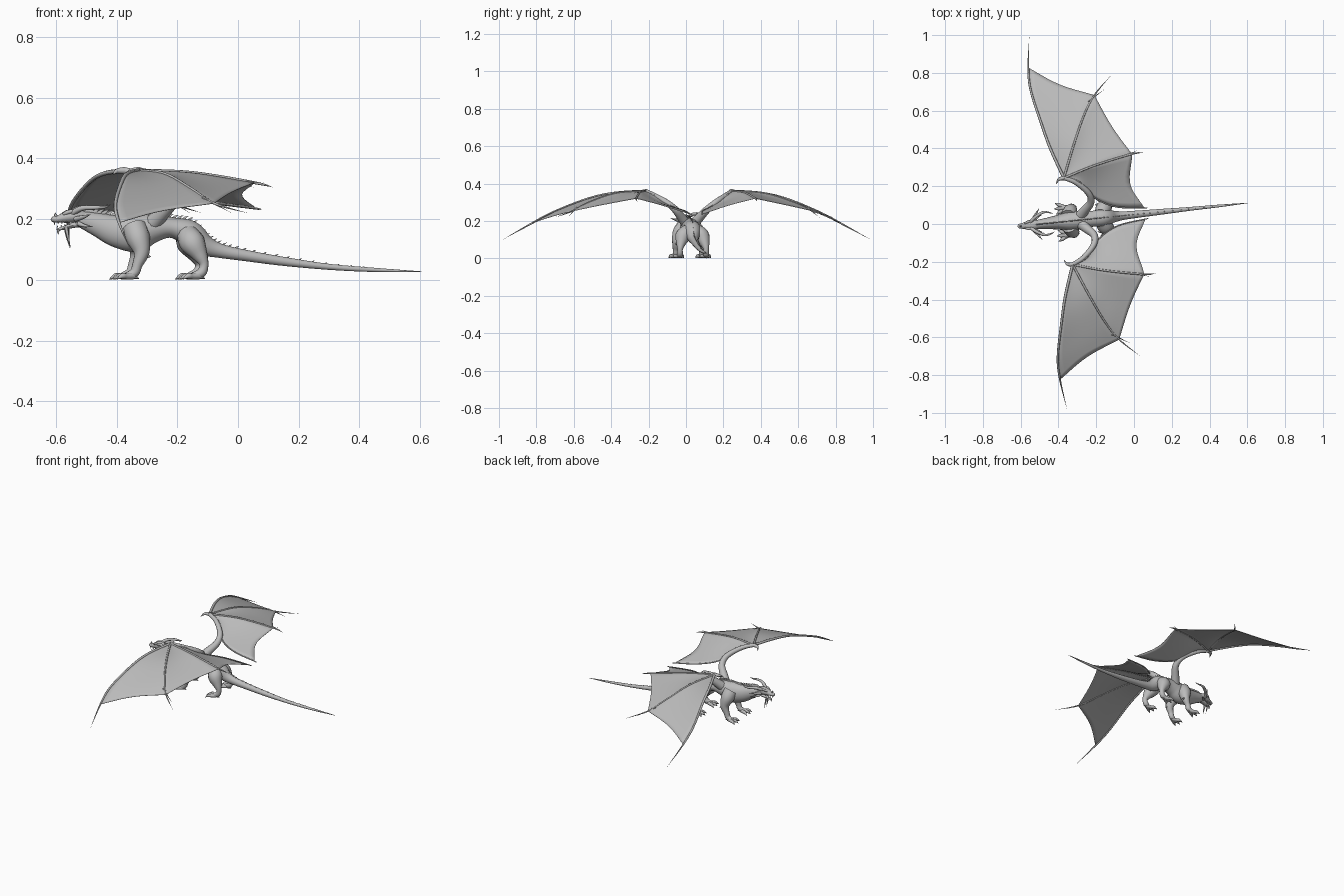
import bpy, bmesh, math
from mathutils import Vector, Matrix

cube = bpy.data.objects.get("Cube")
if cube:
    bpy.data.objects.remove(cube)

# One plain stone colour
GREY = (0.5, 0.5, 0.5, 1)
stone = bpy.data.materials.new("stone_grey")
stone.use_nodes = True
stone.diffuse_color = GREY
shader = stone.node_tree.nodes["Principled BSDF"]
shader.inputs["Base Color"].default_value = GREY
shader.inputs["Roughness"].default_value = 0.7

# Parts are laid out in hundredths along the body axis, then turned into place
PLACE = (Matrix.Translation((0, 0.05, 0)) @ Matrix.Rotation(math.radians(5.8), 4, "Z")
         @ Matrix.Scale(0.01, 4))


def finish(name, bm, angle=50):
    bmesh.ops.recalc_face_normals(bm, faces=bm.faces)
    bm.transform(PLACE)
    mesh = bpy.data.meshes.new(name)
    bm.to_mesh(mesh)
    bm.free()
    mesh.materials.append(stone)
    obj = bpy.data.objects.new(name, mesh)
    bpy.context.collection.objects.link(obj)
    bpy.ops.object.select_all(action="DESELECT")
    obj.select_set(True)
    bpy.context.view_layer.objects.active = obj
    bpy.ops.object.shade_smooth_by_angle(angle=math.radians(angle))
    return obj


def spline(points, t):
    """Smooth curve through the points, t from 0 to 1; works on any tuple length."""
    last = len(points) - 1
    i = min(int(t * last), last - 1)
    f = t * last - i
    a, b, c, d = (points[max(0, min(last, i + k))] for k in (-1, 0, 1, 2))
    return [q + f * (r - p) / 2 + f * f * (p - 2.5 * q + 2 * r - s / 2)
            + f ** 3 * (s - p + 3 * (q - r)) / 2 for p, q, r, s in zip(a, b, c, d)]


def add_tube(bm, points, sides=10, steps=5):
    """Sweep an ellipse; each point is x, y, z, side radius and optional upright radius."""
    count = (len(points) - 1) * steps
    rows = [spline(points, i / count) for i in range(count + 1)]
    centres = [Vector(r[:3]) for r in rows]
    across, rings = None, []
    for i, row in enumerate(rows):
        along = (centres[min(i + 1, count)] - centres[max(i - 1, 0)]).normalized()
        if across is None:
            across = Vector((0, 1, 0)) if abs(along.y) < 0.8 else Vector((1, 0, 0))
        across = (across - along * across.dot(along)).normalized()
        up = along.cross(across)
        ring = []
        for k in range(sides):
            a = math.tau * k / sides
            offset = across * math.cos(a) * max(row[3], 0.03) + up * math.sin(a) * max(row[-1], 0.03)
            ring.append(bm.verts.new(centres[i] + offset))
        rings.append(ring)
    for lower, upper in zip(rings, rings[1:]):
        for k in range(sides):
            n = (k + 1) % sides
            bm.faces.new((lower[k], lower[n], upper[n], upper[k]))
    bm.faces.new(rings[0])
    bm.faces.new(rings[-1])


def tube(name, points, sides=10, steps=5):
    bm = bmesh.new()
    add_tube(bm, points, sides, steps)
    return finish(name, bm)


def flip(points, side):
    return [(p[0], p[1] * side, *p[2:]) for p in points]


# Neck, torso and tail in one sweep
BODY = [(-54, 0, 20, 2, 2), (-51, 0, 19.6, 2.4, 2.9), (-46, 0, 18, 3, 4), (-40, 0, 16, 4, 5.4),
        (-34, 0, 15.6, 5.2, 6.4), (-28, 0, 17, 4.8, 4.8), (-22, 0, 17.2, 4.2, 3.4),
        (-16, 0, 15.3, 4.5, 4.3), (-11, 0, 11.4, 3.2, 3.4), (-6, 0, 9.6, 2.3, 2.4),
        (2, 0, 8.1, 1.9, 1.9), (15, 0, 6.1, 1.5, 1.5), (30, 0, 4.3, 1, 1),
        (45, 0, 3.3, .7, .7), (60.8, 0, 2.7, .1, .1)]
tube("body_and_tail", BODY, 18, 6)

# Head: skull, open lower jaw, brow crest, beard and teeth
tube("skull", [(-51, 0, 20.6, 2.2, 2), (-54, 0, 21, 2.8, 2.2), (-57, 0, 20.6, 2.2, 1.9),
               (-59.5, 0, 20, 1.5, 1.2), (-61, 0, 19.9, 1.2, 1), (-61.8, 0, 19.6, .5, .5)], 14)
tube("lower_jaw", [(-52, 0, 18.8, 1.9, 1.4), (-55, 0, 17.9, 1.7, .9), (-58, 0, 17, 1.1, .6),
                   (-60, 0, 16.6, .5, .3)], 12)
tube("nose_horn", [(-60, 0, 20.6, .6), (-60.5, 0, 21.5, .4), (-60.2, 0, 22.3, 0)], 8)
tube("chin_spike", [(-59, 0, 16.8, .4), (-59.6, 0, 15.8, .3), (-59.3, 0, 15, 0)], 8)

teeth = bmesh.new()
for side in (-1, 1):
    for i in range(4):
        x = -60.8 + i * 1.3
        y = side * (.7 + i * .3)
        add_tube(teeth, [(x, y, 19.4, .25), (x, y, 18 + i * .2, 0)], 6, 2)
        add_tube(teeth, [(x + 1, y, 17.2 + i * .3, .2), (x + 1, y, 18 + i * .2, 0)], 6, 2)
finish("teeth", teeth)

# Row of back spines, shrinking along the tail
spines = bmesh.new()
COUNT = 44
for i in range(COUNT):
    t = .06 + .87 * i / COUNT
    x, _, z, _, tall = spline(BODY, t)
    size = 2 - 1.5 * t
    top = z + tall - .4
    add_tube(spines, [(x, 0, top, .35, size * .55), (x + size * .5, 0, top + size * .6, .2, size * .3),
                      (x + size * 1.3, 0, top + size * .95, 0, 0)], 6, 2)
finish("back_spines", spines)

# Wing ribs all start at the wrist
WRIST = (-35, 23, 36)
LEADING = [WRIST, (-40.5, 39, 35), (-44, 53, 32), (-47.8, 71, 25), (-47.8, 83, 18.8)]
MIDDLE = [WRIST, (-28, 40, 34.8), (-21, 55, 30), (-14.5, 65, 25.2)]
REAR = [WRIST, (-18, 28, 35.3), (2.2, 32, 32)]
INNER = [WRIST, (-27, 20, 34), (-20, 11, 28), (-9, 5, 25.5), (5.8, 3, 23.5)]
PANELS = [(LEADING, MIDDLE, .07), (MIDDLE, REAR, .05), (REAR, INNER, .11)]
RIBS = [("leading", LEADING, (-45.7, 99, 10), .8), ("middle", MIDDLE, (-4.4, 74.8, 22), .6),
        ("rear", REAR, (8.3, 32, 30.5), .6), ("inner", INNER, (7, 3, 23.2), .5)]
ROWS, COLS = 16, 10

for side, word in ((1, "left"), (-1, "right")):
    # Skin panels with scalloped trailing edge
    skin = bmesh.new()
    for first, second, scallop in PANELS:
        grid = []
        for c in range(COLS + 1):
            s = c / COLS
            bulge = math.sin(math.pi * s)
            line = []
            for r in range(ROWS + 1):
                t = r / ROWS * (1 - scallop * bulge)
                p = Vector(spline(first, t)).lerp(Vector(spline(second, t)), s)
                p.z -= .5 * bulge * math.sin(math.pi * t)
                line.append(skin.verts.new((p.x, p.y * side, p.z)))
            grid.append(line)
        for a, b in zip(grid, grid[1:]):
            for r in range(ROWS):
                skin.faces.new((a[r], a[r + 1], b[r + 1], b[r]))
    bmesh.ops.remove_doubles(skin, verts=skin.verts, dist=.01)
    membrane = finish(word + "_wing_membrane", skin)
    thick = membrane.modifiers.new("thickness", "SOLIDIFY")
    thick.thickness = .002
    thick.offset = 0

    # Finger bones run past the skin as pointed spikes
    for label, rib, tip, radius in RIBS:
        path = [(*p, radius * (1 - .1 * i)) for i, p in enumerate(rib)] + [(*tip, 0)]
        tube(f"{word}_{label}_wing_bone", flip(path, side), 8, 6)
    tube(word + "_wing_arm", flip([(-29, 1.5, 18, 3), (-25.5, 5, 22, 2.4), (-22, 9, 26.5, 1.9),
         (-23, 14, 30.5, 1.6), (-29, 20, 34.2, 1.3), (-35, 23, 36, 1.1)], side), 12)
    tube(word + "_wrist_claw", flip([(*WRIST, 1.2), (-37.8, 22.5, 35.8, .8),
         (-39.5, 20, 34.5, 0)], side), 8)
    for label, start, end in (("middle", (-18, 62, 27.2), (-9, 67.5, 22)),
                              ("rear", (-3, 31, 32.8), (5, 33.5, 32))):
        tube(f"{word}_{label}_wing_spur", flip([(*start, .5), (*end, 0)], side), 6)

    # Legs
    tube(word + "_front_leg", flip([(-34.5, 2.5, 17, 4.2), (-33.5, 5, 13.5, 3.9), (-32.6, 6.6, 9, 2.6),
         (-34, 7, 5, 1.7), (-35, 7, 2.4, 1.6), (-37.5, 7.4, 1.3, 1.2)], side), 12)
    tube(word + "_elbow_spur", flip([(-33, 6.5, 9.5, 1.6), (-31, 7, 8, .9), (-29.5, 7.2, 7.6, 0)], side), 8)
    tube(word + "_hind_leg", flip([(-17, 2, 15, 3.6), (-15.5, 5, 12, 4.2), (-13.2, 6.4, 8, 2.6),
         (-12, 7, 5, 1.5), (-12.8, 7, 2.4, 1.6), (-15.5, 7.4, 1.3, 1.2)], side), 12)

    # Feet: clawed toes fanned from each ankle
    for label, heel in (("front", -35.5), ("hind", -13.7)):
        toes = bmesh.new()
        for spread in (-.5, 0, .5):
            dx, dy = -math.cos(spread), math.sin(spread)
            add_tube(toes, [(heel + dx * d, side * (7.2 + dy * d), z, r) for d, z, r in
                            ((0, 1.4, 1.3), (2.5, 1.2, 1), (4, 1.3, 1), (5.2, .9, .6), (6.5, .1, 0))], 8, 4)
        add_tube(toes, [(heel, side * 7, 1.2, 1), (heel + 2.2, side * 7, .4, 0)], 8, 3)
        finish(f"{word}_{label}_toes", toes)

    # Horns, cheek spikes and brows
    for label, path in (
            ("long_horn", [(-55, 1.6, 22, 1), (-52, 4, 23.6, .9), (-48, 6, 23.8, .7),
                           (-44.5, 5.6, 24, .4), (-42.5, 4.6, 25, 0)]),
            ("cheek_horn", [(-54, 2.2, 20, .9), (-52, 5, 20.6, .7), (-49.5, 8.6, 21.6, 0)]),
            ("jaw_spike", [(-53, 1.8, 18.5, .8), (-51, 3.6, 17.8, .5), (-48.5, 4.8, 17.5, 0)]),
            ("brow", [(-58, 1.2, 21.6, .5), (-56, 1.9, 22.4, .7), (-52.5, 2.8, 23, 0)]),
            ("beard_spike", [(-57, 1, 17.4, .6), (-56.4, 1.3, 14, .4), (-55.5, 1.2, 10.3, 0)])):
        tube(f"{word}_{label}", flip(path, side), 8)
